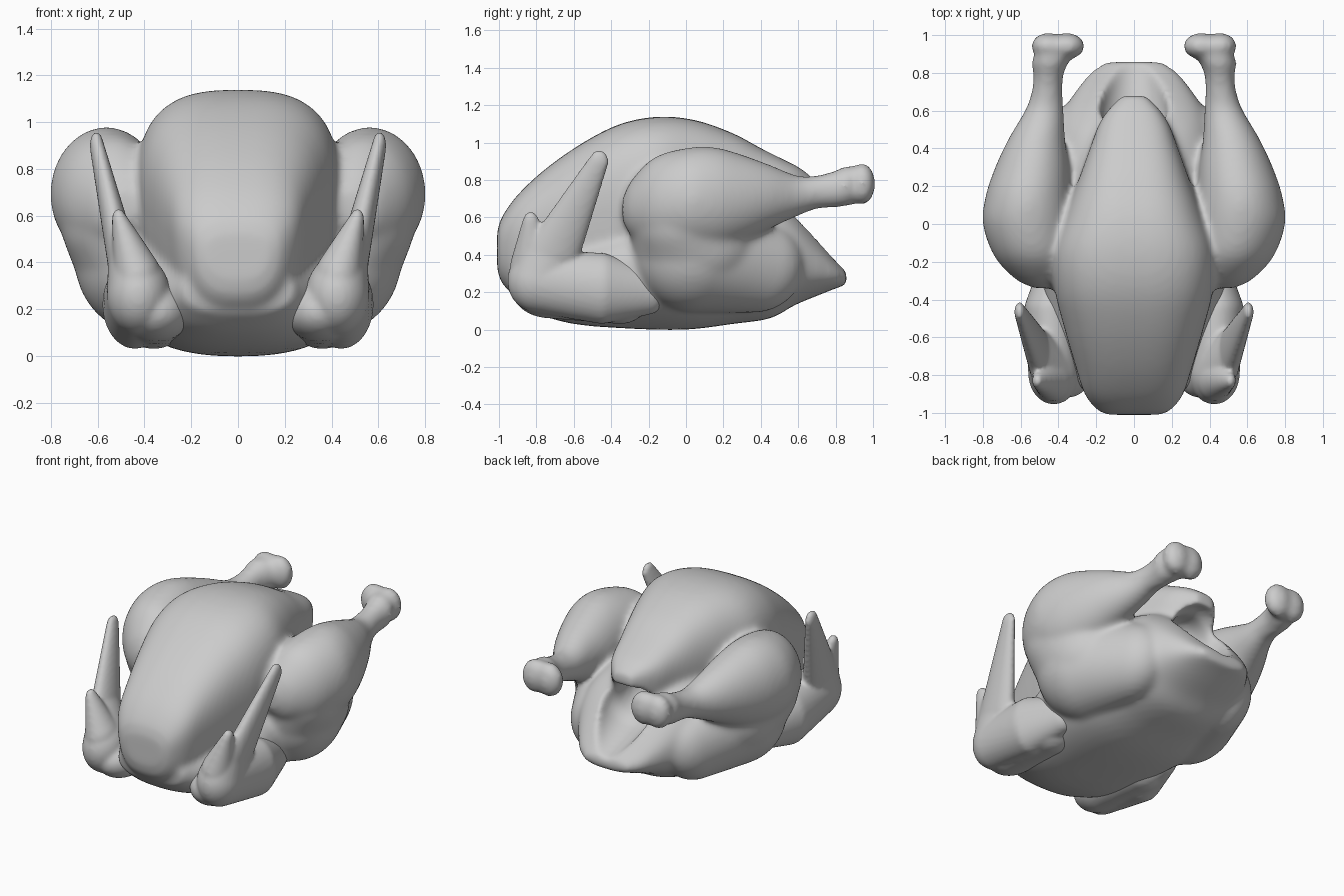
import bpy, bmesh, math
from mathutils import Vector

if "Cube" in bpy.data.objects:
    bpy.data.objects.remove(bpy.data.objects["Cube"])


def spow(v, e):
    return math.copysign(abs(v) ** e, v)


def refine(pts, k=5):
    """Catmull-Rom interpolation of the stations."""
    P = [Vector(p) for p in pts]
    P = [2 * P[0] - P[1]] + P + [2 * P[-1] - P[-2]]
    out = []
    for a, b, c, d in zip(P, P[1:], P[2:], P[3:]):
        for i in range(k):
            t = i / k
            out.append(0.5 * (2 * b + (c - a) * t + (2 * a - 5 * b + 4 * c - d) * t * t
                              + (3 * b - a - 3 * c + d) * t ** 3))
    return out + [P[-2]]


def loft(bm, stations, power=2.0, taper=0.0, n=48):
    """Rings (x, y, half width, z bottom, z top) along y; taper narrows the underside."""
    part = bmesh.new()
    rings = []
    for cx, y, w, zb, zt in refine(stations):
        ring = []
        for i in range(n):
            a = 2 * math.pi * i / n
            u, v = spow(math.cos(a), 2 / power), spow(math.sin(a), 2 / power)
            x = cx + w * u * (1 - taper * (1 - v) / 2)
            ring.append(part.verts.new((x, y, (zb + zt) / 2 + v * (zt - zb) / 2)))
        rings.append(ring)
    for r, s in zip(rings, rings[1:]):
        for i in range(n):
            j = (i + 1) % n
            part.faces.new((r[i], r[j], s[j], s[i]))
    part.faces.new(rings[0])
    part.faces.new(rings[-1])
    merge(bm, part)


def hull(bm, blobs, side=1):
    """Convex skin stretched over ellipsoids given as (centre, radii)."""
    ball = bmesh.new()
    bmesh.ops.create_icosphere(ball, subdivisions=4, radius=1)
    part = bmesh.new()
    for c, r in blobs:
        for v in ball.verts:
            part.verts.new((side * (c[0] + v.co.x * r[0]), c[1] + v.co.y * r[1], c[2] + v.co.z * r[2]))
    ball.free()
    bmesh.ops.convex_hull(part, input=part.verts[:])
    bmesh.ops.delete(part, geom=[v for v in part.verts if not v.link_faces], context='VERTS')
    merge(bm, part)


def merge(bm, part):
    bmesh.ops.recalc_face_normals(part, faces=part.faces[:])
    tmp = bpy.data.meshes.new("tmp")
    part.to_mesh(tmp)
    part.free()
    bm.from_mesh(tmp)
    bpy.data.meshes.remove(tmp)


def remesh(ob, voxel):
    m = ob.modifiers.new("fuse", 'REMESH')
    m.mode, m.voxel_size, m.use_smooth_shade = 'VOXEL', voxel, True


def finish(bm, name, voxel=None, smooth=0, cutters=()):
    me = bpy.data.meshes.new(name)
    bm.to_mesh(me)
    bm.free()
    me.shade_smooth()
    ob = bpy.data.objects.new(name, me)
    bpy.context.collection.objects.link(ob)
    if voxel:
        remesh(ob, voxel)
    for c in cutters:
        m = ob.modifiers.new("hollow", 'BOOLEAN')
        m.operation, m.object, m.solver = 'DIFFERENCE', c, 'EXACT'
    if cutters:
        remesh(ob, voxel)
    if smooth:
        m = ob.modifiers.new("soften", 'SMOOTH')
        m.factor, m.iterations = 0.5, smooth
    return ob


# cutters for the rear cavity and the scooped tail flap
bm = bmesh.new()
hull(bm, [((0, .45, .60), (.13, .12, .13)), ((0, .68, .55), (.17, .15, .16))])
cavity = finish(bm, "cavity_cutter")
bm = bmesh.new()
hull(bm, [((0, .62, .57), (.18, .16, .17)), ((0, .87, .44), (.13, .12, .13))])
scoop = finish(bm, "flap_cutter")
for c in (cavity, scoop):
    c.hide_render = True
    c.display_type = 'WIRE'

bm = bmesh.new()
# breast
loft(bm, [(0, y, w, b, t) for y, w, b, t in (
    (-1.01, .15, .33, .52), (-.985, .215, .25, .60), (-.90, .29, .17, .72), (-.75, .345, .08, .86),
    (-.55, .41, .03, 1.0), (-.35, .465, .01, 1.10), (-.15, .475, .01, 1.138), (.05, .405, .04, 1.12),
    (.25, .32, .20, 1.05), (.40, .26, .35, .97), (.52, .21, .50, .91), (.60, .155, .60, .87),
    (.68, .07, .70, .81))], power=2.8, taper=.25)
# back and tail
loft(bm, [(0, y, w, b, t) for y, w, b, t in (
    (-.93, .24, .18, .38), (-.80, .32, .09, .42), (-.60, .43, .03, .47), (-.30, .49, .005, .60),
    (0, .52, 0, .70), (.25, .48, .03, .75), (.45, .43, .06, .72), (.58, .385, .13, .63),
    (.70, .31, .18, .50), (.80, .23, .22, .375), (.86, .15, .24, .31))], power=2.4)
for s in (1, -1):
    # thigh, and the bulge joining it to the drumstick
    hull(bm, [((.39, .03, .42), (.31, .32, .33)), ((.33, .36, .34), (.20, .27, .25))], s)
    hull(bm, [((.48, -.02, .58), (.28, .28, .28)), ((.42, .05, .45), (.29, .34, .28))], s)
    # drumstick
    loft(bm, [(s * x, y, w, z - h, z + h) for x, y, z, w, h in (
        (.48, -.34, .64, .05, .06), (.50, -.29, .65, .13, .15), (.53, -.17, .67, .21, .25),
        (.56, 0, .69, .24, .28), (.56, .15, .695, .225, .28), (.54, .30, .70, .195, .235),
        (.515, .45, .71, .15, .17), (.475, .60, .715, .103, .107), (.46, .70, .735, .082, .09),
        (.453, .79, .75, .08, .098), (.445, .86, .768, .10, .108), (.43, .90, .77, .09, .10))])
    # knuckle, two lobes
    for x, r in ((.355, .095), (.455, .09)):
        hull(bm, [((x, .942, .78), (r, .07, .112))], s)
    hull(bm, [((.405, .94, .78), (.09, .062, .105))], s)
body = finish(bm, "roast_body", .016, 14, (cavity, scoop))

for s, label in ((1, "right"), (-1, "left")):
    bm = bmesh.new()
    elbow = ((.425, -.79, .26), (.135, .165, .17))
    # upper wing, blending inward under the breast
    hull(bm, [((.40, -.20, .20), (.09, .09, .12)), ((.44, -.45, .22), (.14, .12, .19)), elbow], s)
    hull(bm, [((.35, -.72, .19), (.15, .20, .13)), ((.36, -.35, .16), (.14, .15, .13))], s)
    # forearm fold and wing tip blade
    hull(bm, [elbow, ((.49, -.71, .44), (.065, .15, .10))], s)
    hull(bm, [((.495, -.71, .42), (.065, .15, .10)), ((.605, -.465, .90), (.029, .052, .062))], s)
    # thumb
    hull(bm, [((.43, -.82, .34), (.10, .12, .12)), ((.51, -.83, .585), (.03, .042, .047))], s)
    finish(bm, label + "_wing", .013, 7)
